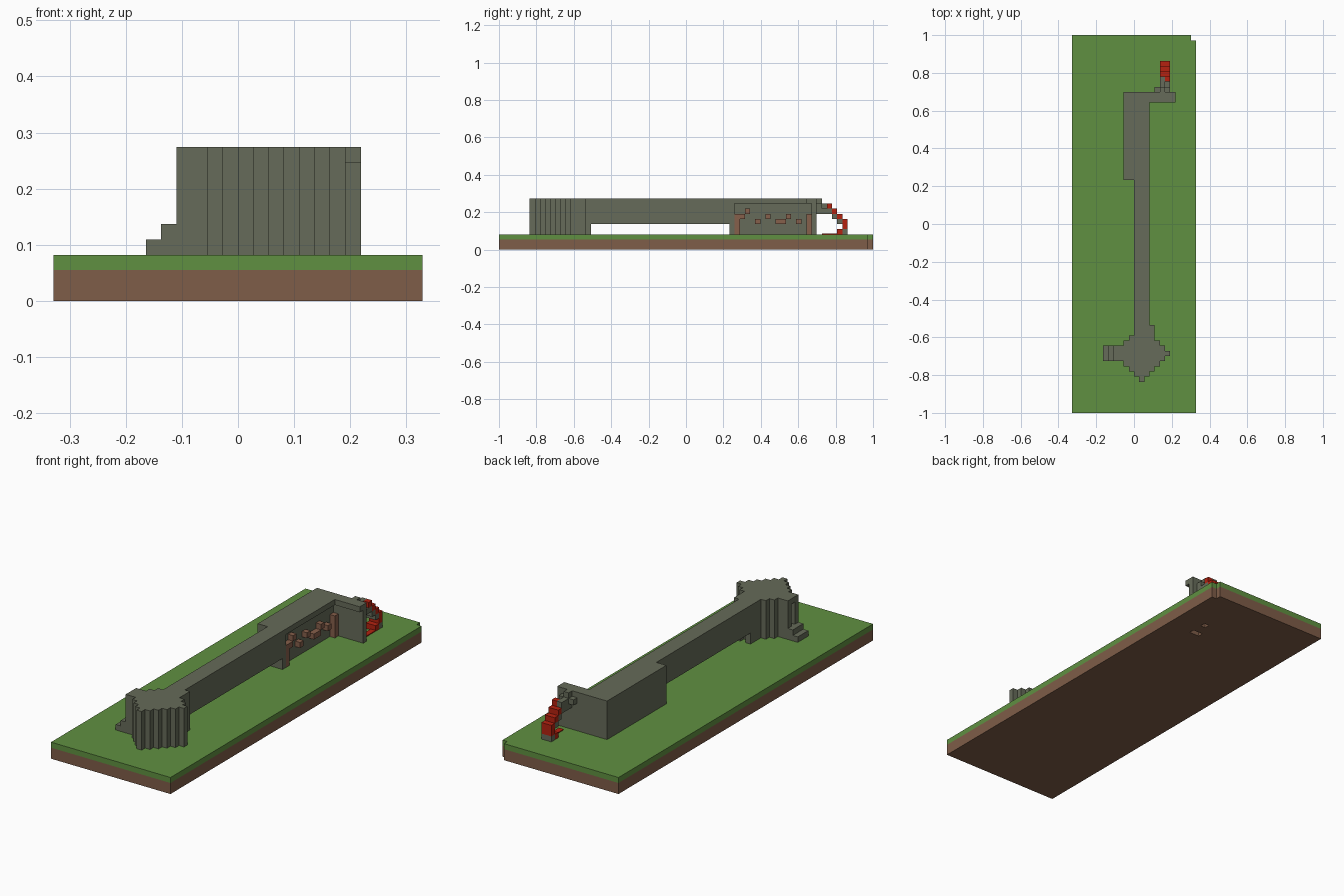
import bpy, bmesh

cube = bpy.data.objects.get("Cube")
if cube:
    bpy.data.objects.remove(cube, do_unlink=True)

U = 2 / 73          # block size: the plot is 73 blocks long and 24 wide
GROUND, TOP = 3, 10  # heights in blocks


def material(name, rgb):
    m = bpy.data.materials.new(name)
    m.use_nodes = True
    m.diffuse_color = (*rgb, 1)
    bsdf = m.node_tree.nodes["Principled BSDF"]
    bsdf.inputs["Base Color"].default_value = (*rgb, 1)
    bsdf.inputs["Roughness"].default_value = 0.9
    return m


grass = material("grass green", (0.117, 0.28, 0.053))
dirt = material("dirt brown", (0.212, 0.109, 0.065))
stone = material("mossy stone grey", (0.133, 0.147, 0.1))
brick = material("clay brown", (0.24, 0.115, 0.07))
red = material("red", (0.46, 0.016, 0.005))


def finish(name, bm, mat):
    bmesh.ops.recalc_face_normals(bm, faces=bm.faces)
    mesh = bpy.data.meshes.new(name)
    bm.to_mesh(mesh)
    bm.free()
    mesh.materials.append(mat)
    obj = bpy.data.objects.new(name, mesh)
    bpy.context.collection.objects.link(obj)
    return obj


def point(x, y, z):
    return (x * U, y * U - 1, z * U)


def prism(name, outline, z0, z1, mat):
    """Extrude an outline given in blocks."""
    bm = bmesh.new()
    face = bm.faces.new([bm.verts.new(point(x, y, z0)) for x, y in outline])
    up = bmesh.ops.extrude_face_region(bm, geom=[face])["geom"]
    verts = [v for v in up if isinstance(v, bmesh.types.BMVert)]
    bmesh.ops.translate(bm, verts=verts, vec=(0, 0, (z1 - z0) * U))
    return finish(name, bm, mat)


def blocks(name, boxes, mat):
    """Boxes as (x0, x1, y0, y1, z0, z1) in blocks."""
    bm = bmesh.new()
    for x0, x1, y0, y1, z0, z1 in boxes:
        made = bmesh.ops.create_cube(bm, size=1)["verts"]
        for v in made:
            v.co = point(x1 if v.co.x > 0 else x0,
                         y1 if v.co.y > 0 else y0,
                         z1 if v.co.z > 0 else z0)
    return finish(name, bm, mat)


def cut(target, cutter):
    mod = target.modifiers.new("cut", 'BOOLEAN')
    mod.operation = 'DIFFERENCE'
    mod.solver = 'EXACT'
    mod.object = cutter
    cutter.hide_render = True
    cutter.hide_viewport = True


# Ground slab with one missing corner block
plot = [(-12, 0), (12, 0), (12, 72), (11, 72), (11, 73), (-12, 73)]
dirt_slab = prism("dirt_slab", plot, 0, 2, dirt)
prism("grass_slab", plot, 2, GROUND, grass)
cut(dirt_slab, blocks("pit_cutter", [(5, 7, 60, 61, -1, 1), (6, 7, 63, 64, -1, 2)], dirt))

# Stepped round tower: one outline, walked around the four stair edges
right = []
for n in range(6):
    right += [(2 + n, 6 + n), (2 + n, 7 + n)]
right += [(x, 23 - y) for x, y in reversed(right)]
left = [(3 - x, y) for x, y in reversed(right)]
outline = []
for p in right + left:
    if not outline or p != outline[-1]:
        outline.append(p)
# The left tip is squared off where the doorway stands
outline = [(max(x, -2), y) for x, y in outline]
outline = [p for n, p in enumerate(outline) if p != outline[n - 1]]
prism("tower", outline, GROUND, TOP, stone)
blocks("tower_buttress", [(3, 4, 14, 17, GROUND, TOP)], stone)

# Doorway with a recessed opening, and the steps up to it
blocks("tower_doorway", [
    (-4, -2, 10, 11, GROUND, TOP), (-4, -2, 12, 13, GROUND, TOP),
    (-4, -2, 11, 12, GROUND, 5), (-4, -2, 11, 12, 9, TOP)], stone)
blocks("tower_steps", [(-5, -4, 10, 13, GROUND, 5),
                       (-6, -5, 10, 13, GROUND, 4)], stone)

# Raised bridge and its feet
blocks("bridge", [(0, 3, 15, 45, 5, TOP)], stone)
blocks("bridge_feet", [(0, 1, 15, 18, GROUND, 5), (2, 3, 15, 18, GROUND, 5)], stone)

# Far hall: solid back, end walls and overhanging roof
blocks("hall_back", [(-2, 2, 46, 61, GROUND, 9)], stone)
blocks("hall_front_wall", [(-2, 3, 45, 46, GROUND, 9)], stone)
blocks("hall_end_wall", [(-2, 8, 61, 62, GROUND, 9)], stone)
blocks("hall_roof", [(-2, 3, 45, 62, 9, TOP), (3, 8, 60, 62, 9, TOP)], stone)

# Clay blocks standing out of the hall's back wall, as (y, z, length, height)
bits = [(46, 3, 1, 4), (47, 6, 1, 1), (48, 7, 1, 1), (50, 5, 1, 1), (52, 6, 1, 1),
        (54, 5, 2, 1), (56, 6, 1, 1), (58, 5, 1, 1), (60, 3, 1, 4)]
blocks("clay_blocks", [(2, 3, y, y + l, z, z + h) for y, z, l, h in bits], brick)

# Spout behind the end wall
blocks("spout", [(4, 7, 62, 63, 8, 9), (5, 7, 62, 63, 7, 8), (5, 6, 62, 63, 9, TOP),
                 (5, 6, 63, 65, 8, 9), (5, 7, 63, 65, 7, 8)], stone)

# Red cascade falling in steps, with a stone underside
blocks("cascade", [(6, 7, 64, 65, 8, 9)]
       + [(5, 7, 65 + n, 66 + n, 7 - n, 8 - n) for n in range(2)]
       + [(5, 7, 67, 68, 4, 6), (5, 7, 66, 67, 3, 4)], red)
blocks("cascade_underside", [(5, 7, 65, 66, 6, 7), (5, 7, 66, 67, 5, 6),
                             (5, 7, 67, 68, 3, 4)], stone)
blocks("cascade_puddle", [(6, 7, 63, 66, GROUND, GROUND + 0.15)], red)
